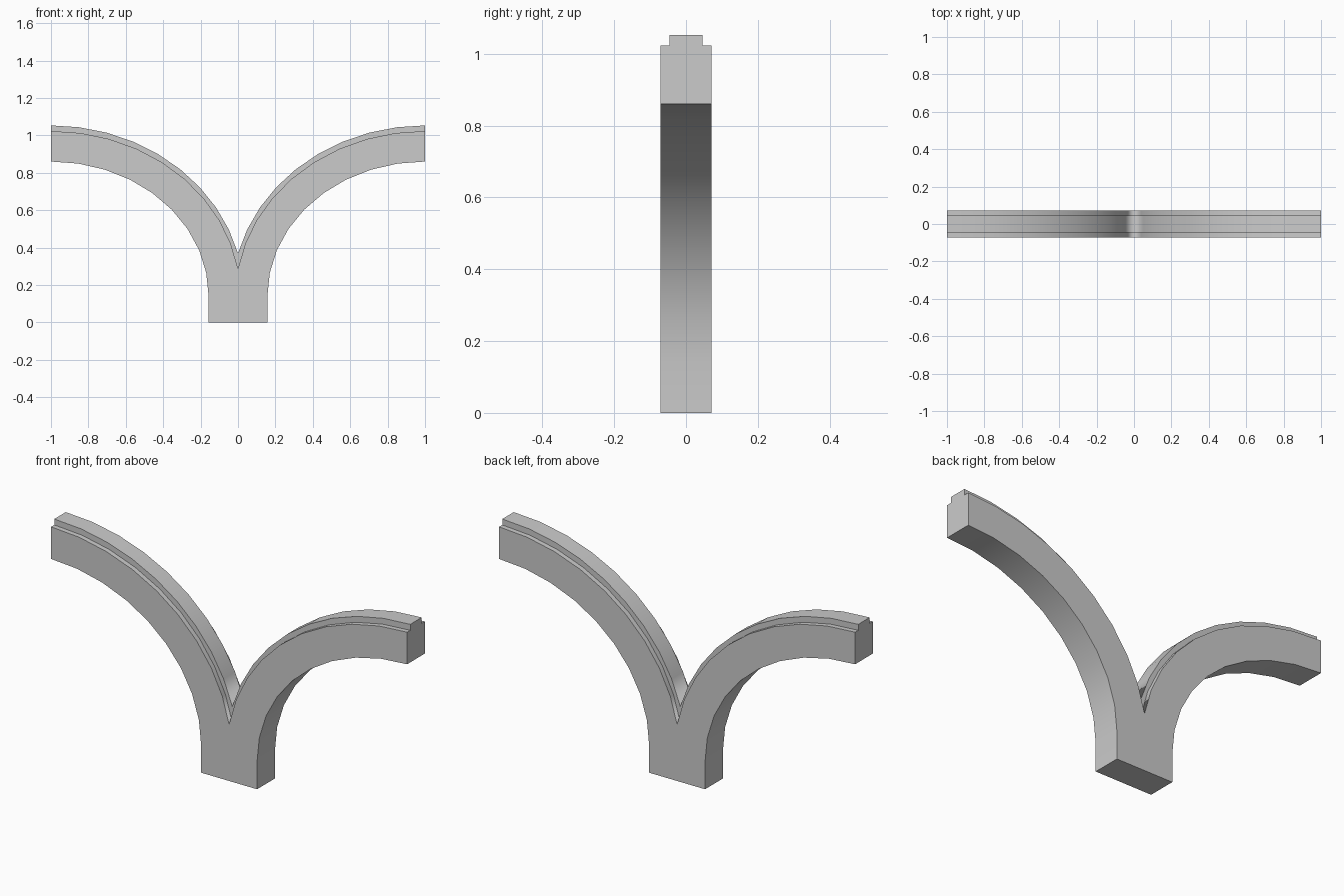
import bpy, bmesh, math

cube = bpy.data.objects.get("Cube")
if cube:
    bpy.data.objects.remove(cube, do_unlink=True)

SEGMENTS = 9
SPRING = 0.14        # height where the arms start to curve
HALF_WIDTH = 0.0715
TONGUE = 0.046       # half width of the raised rib


def arc(a, b):
    """Quarter ellipse about (1, SPRING), clipped at the centre plane."""
    start = math.acos(min(1, 1 / a))
    steps = [start + (math.pi / 2 - start) * i / SEGMENTS for i in range(SEGMENTS + 1)]
    return [(max(0, 1 - a * math.cos(t)), SPRING + b * math.sin(t)) for t in steps]


soffit = arc(0.843, 0.72)
soffit = [(1 - 0.843 * math.cos(i * math.pi / 2 / SEGMENTS),
           SPRING + 0.72 * math.sin(i * math.pi / 2 / SEGMENTS)) for i in range(SEGMENTS + 1)]
ledge = arc(1.014, 0.883)
crown = arc(1.033, 0.913)

# Stepped section lofted along one arm
bm = bmesh.new()
rows = []
for s, l, c in zip(soffit, ledge, crown):
    section = [(s, -HALF_WIDTH), (l, -HALF_WIDTH), (l, -TONGUE), (c, -TONGUE),
               (c, TONGUE), (l, TONGUE), (l, HALF_WIDTH), (s, HALF_WIDTH)]
    rows.append([bm.verts.new((p[0], y, p[1])) for p, y in section])
for r0, r1 in zip(rows, rows[1:]):
    for j in range(8):
        k = (j + 1) % 8
        bm.faces.new((r0[j], r0[k], r1[k], r1[j]))
bm.faces.new(rows[-1])

# Straight stem below the arm
root = rows[0]
front_out, front_mid, back_mid, back_out = [
    bm.verts.new((x, y, 0)) for x, y in
    ((soffit[0][0], -HALF_WIDTH), (0, -HALF_WIDTH), (0, HALF_WIDTH), (soffit[0][0], HALF_WIDTH))]
bm.faces.new((front_mid, front_out, root[0], root[1]))
bm.faces.new((back_out, back_mid, root[6], root[7]))
bm.faces.new((front_out, back_out, root[7], root[0]))
bm.faces.new((front_mid, back_mid, back_out, front_out))
bmesh.ops.recalc_face_normals(bm, faces=bm.faces)

mesh = bpy.data.meshes.new("branching_arch")
bm.to_mesh(mesh)
bm.free()
arch = bpy.data.objects.new("branching_arch", mesh)
bpy.context.collection.objects.link(arch)

# Second arm
mirror = arch.modifiers.new("second_arm", 'MIRROR')
mirror.use_clip = True

# Plain grey stone
stone = bpy.data.materials.new("light_grey")
stone.use_nodes = True
colour = (0.6, 0.6, 0.6, 1)
stone.diffuse_color = colour
stone.node_tree.nodes["Principled BSDF"].inputs["Base Color"].default_value = colour
mesh.materials.append(stone)

bpy.ops.object.select_all(action='DESELECT')
arch.select_set(True)
bpy.context.view_layer.objects.active = arch
bpy.ops.object.shade_smooth_by_angle(angle=math.radians(30))
